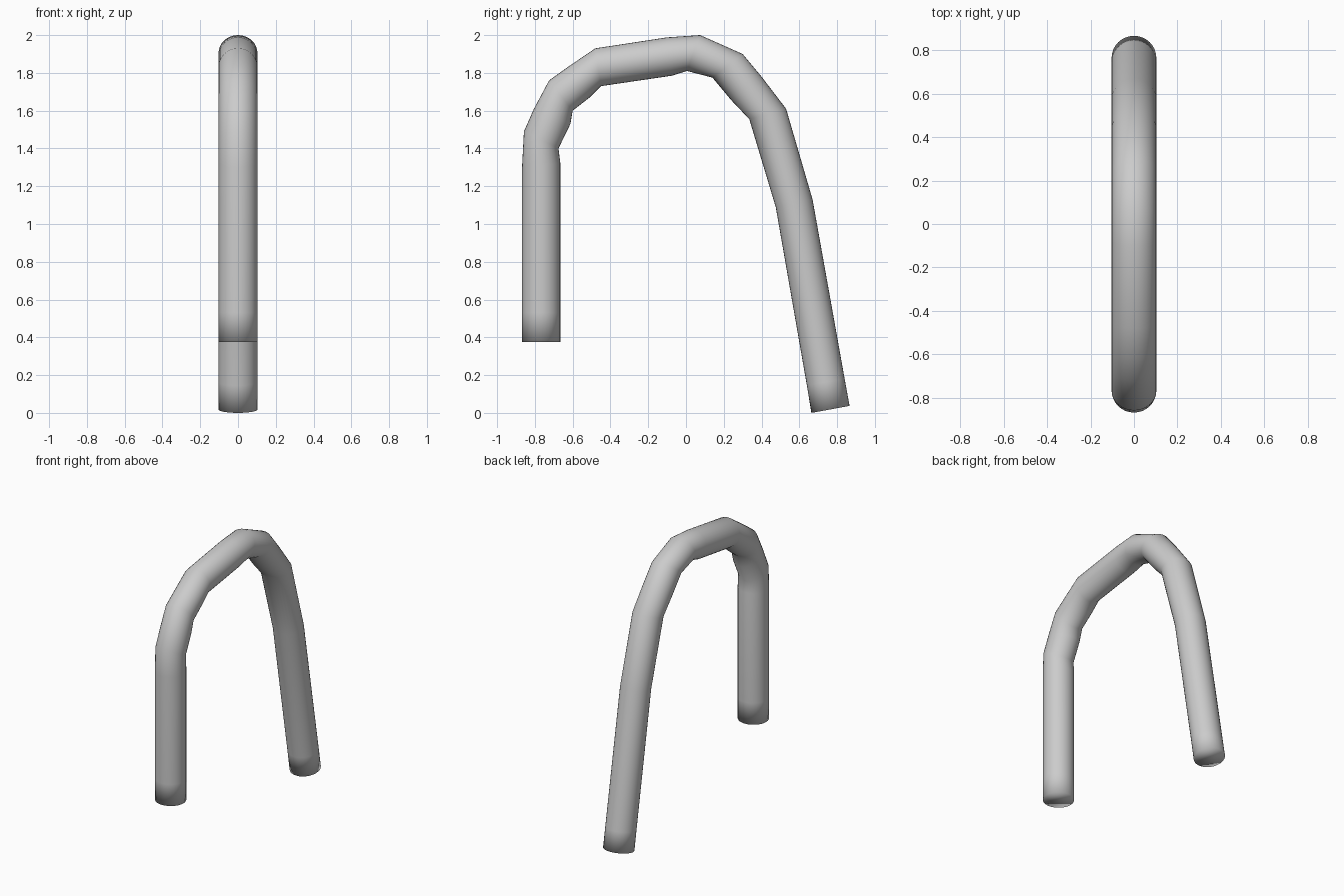
import bpy, bmesh, math
from mathutils import Vector

if "Cube" in bpy.data.objects:
    bpy.data.objects.remove(bpy.data.objects["Cube"])

SIDES = 32
RADIUS = 0.103

# Tube sections along the bend: outer (y, z) and inner (y, z) points
sections = [
    ((-0.868, 0.375), (-0.665, 0.375)),
    ((-0.868, 0.53), (-0.665, 0.53)),
    ((-0.868, 1.30), (-0.665, 1.32)),
    ((-0.858, 1.49), (-0.675, 1.40)),
    ((-0.805, 1.61), (-0.612, 1.53)),
    ((-0.725, 1.76), (-0.60, 1.60)),
    ((-0.62, 1.835), (-0.51, 1.67)),
    ((-0.48, 1.93), (-0.45, 1.73)),
    ((-0.10, 1.988), (-0.075, 1.785)),
    ((0.075, 2.00), (0.005, 1.81)),
    ((0.30, 1.90), (0.14, 1.775)),
    ((0.40, 1.78), (0.24, 1.655)),
    ((0.53, 1.61), (0.335, 1.555)),
    ((0.67, 1.13), (0.475, 1.09)),
    ((0.84, 0.18), (0.64, 0.145)),
    ((0.866, 0.037), (0.664, 0.0)),
]

# Bent tube: elliptical rings bridged along the path
bm = bmesh.new()
rings = []
for outer, inner in sections:
    o, i = Vector((0, *outer)), Vector((0, *inner))
    center, half = (o + i) / 2, (o - i) / 2
    ring = []
    for k in range(SIDES):
        a = 2 * math.pi * k / SIDES
        ring.append(bm.verts.new(center + half * math.cos(a)
                                 + Vector((RADIUS * math.sin(a), 0, 0))))
    rings.append(ring)
for a, b in zip(rings, rings[1:]):
    for k in range(SIDES):
        n = (k + 1) % SIDES
        bm.faces.new((a[k], a[n], b[n], b[k]))

# Flat end caps
bm.faces.new(rings[0])
bm.faces.new(rings[-1])
bmesh.ops.recalc_face_normals(bm, faces=bm.faces)
for f in bm.faces:
    f.smooth = True

mesh = bpy.data.meshes.new("bent_tube")
bm.to_mesh(mesh)
bm.free()
tube = bpy.data.objects.new("bent_tube", mesh)
bpy.context.collection.objects.link(tube)
